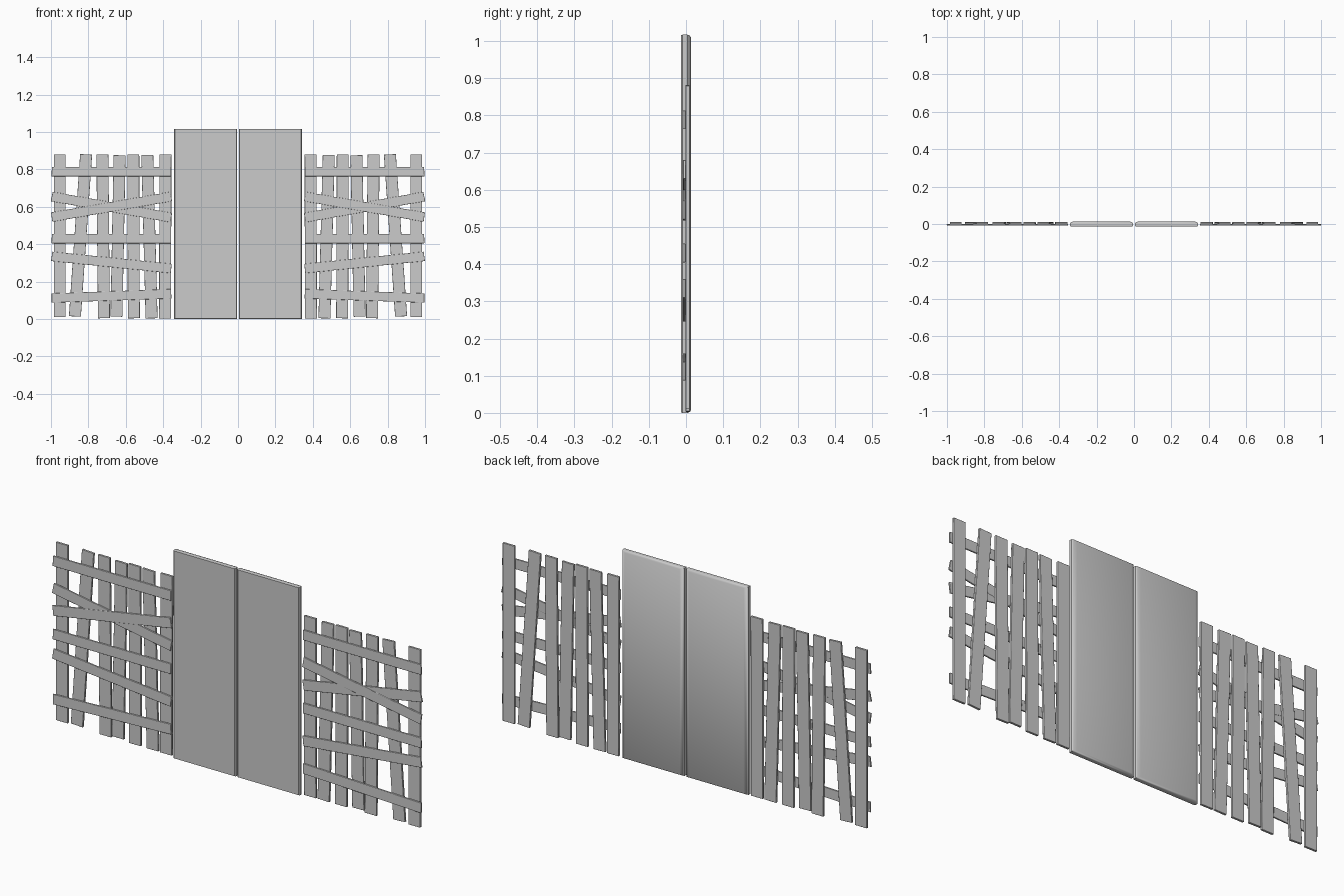
import bpy, bmesh

if "Cube" in bpy.data.objects:
    bpy.data.objects.remove(bpy.data.objects["Cube"])


def loft(name, loops, bevel=0.0):
    """Closed solid through matching rings of points."""
    bm = bmesh.new()
    rings = [[bm.verts.new(p) for p in loop] for loop in loops]
    n = len(rings[0])
    bm.faces.new(rings[0])
    bm.faces.new(rings[-1])
    for a, b in zip(rings, rings[1:]):
        for i in range(n):
            bm.faces.new((a[i], a[(i + 1) % n], b[(i + 1) % n], b[i]))
    bmesh.ops.recalc_face_normals(bm, faces=bm.faces)
    me = bpy.data.meshes.new(name)
    bm.to_mesh(me)
    bm.free()
    ob = bpy.data.objects.new(name, me)
    bpy.context.collection.objects.link(ob)
    if bevel:
        mod = ob.modifiers.new("soft_edges", 'BEVEL')
        mod.width = bevel
        mod.segments = 2
    bpy.context.view_layer.objects.active = ob
    bpy.ops.object.select_all(action='DESELECT')
    ob.select_set(True)
    bpy.ops.object.shade_smooth_by_angle(angle=0.7)
    return ob


def board(name, corners, y0, y1, bevel=0.0015):
    """Flat board from an outline in x, z."""
    loft(name, [[(x, y, z) for x, z in corners] for y in (y0, y1)], bevel)


# upright slats: centre x at bottom, centre x at top, bottom z, top z
SLATS = [(0.953, 0.953, 0.01, 0.88), (0.872, 0.812, 0.012, 0.882),
         (0.717, 0.725, 0.004, 0.88), (0.650, 0.633, 0.012, 0.876),
         (0.557, 0.560, 0.004, 0.88), (0.462, 0.485, 0.003, 0.878),
         (0.390, 0.388, 0.003, 0.88)]
# rails: centre z at inner end, centre z at outer end, y offset
RAILS = [(0.788, 0.788, 0), (0.542, 0.655, 0.001), (0.655, 0.545, 0),
         (0.43, 0.43, 0), (0.27, 0.335, 0), (0.135, 0.112, 0)]

for s, side in ((-1, "left"), (1, "right")):
    # door leaf: flat front, edges eased towards front and back
    x0, x1, h = 0.005, 0.341, 1.017
    rings = []
    for y, d in ((-0.014, 0.004), (-0.010, 0.0), (0.004, 0.0),
                 (0.010, 0.006), (0.014, 0.020)):
        e = d * 0.4
        rings.append([(s * (x0 + d), y, e), (s * (x1 - d), y, e),
                      (s * (x1 - d), y, h - e), (s * (x0 + d), y, h - e)])
    loft(side + "_door", rings)

    # fence slats
    for i, (b, t, zb, zt) in enumerate(SLATS):
        w = 0.032
        k = (b - t) * 0.06
        board(f"{side}_slat_{i + 1}",
              [(s * (b - w), zb - min(k, 0)), (s * (b + w), zb + max(k, 0)),
               (s * (t + w), zt), (s * (t - w), zt - abs(k))], -0.001, 0.010)

    # fence rails nailed across the front
    for i, (zi, zo, dy) in enumerate(RAILS):
        hh = 0.025
        k = (zo - zi) * 0.04
        board(f"{side}_rail_{i + 1}",
              [(s * (0.357 + k), zi - hh), (s * (0.997 + k), zo - hh),
               (s * (0.995 - k), zo + hh), (s * (0.357 - k), zi + hh)],
              -0.009 + dy, -0.0015 + dy)
